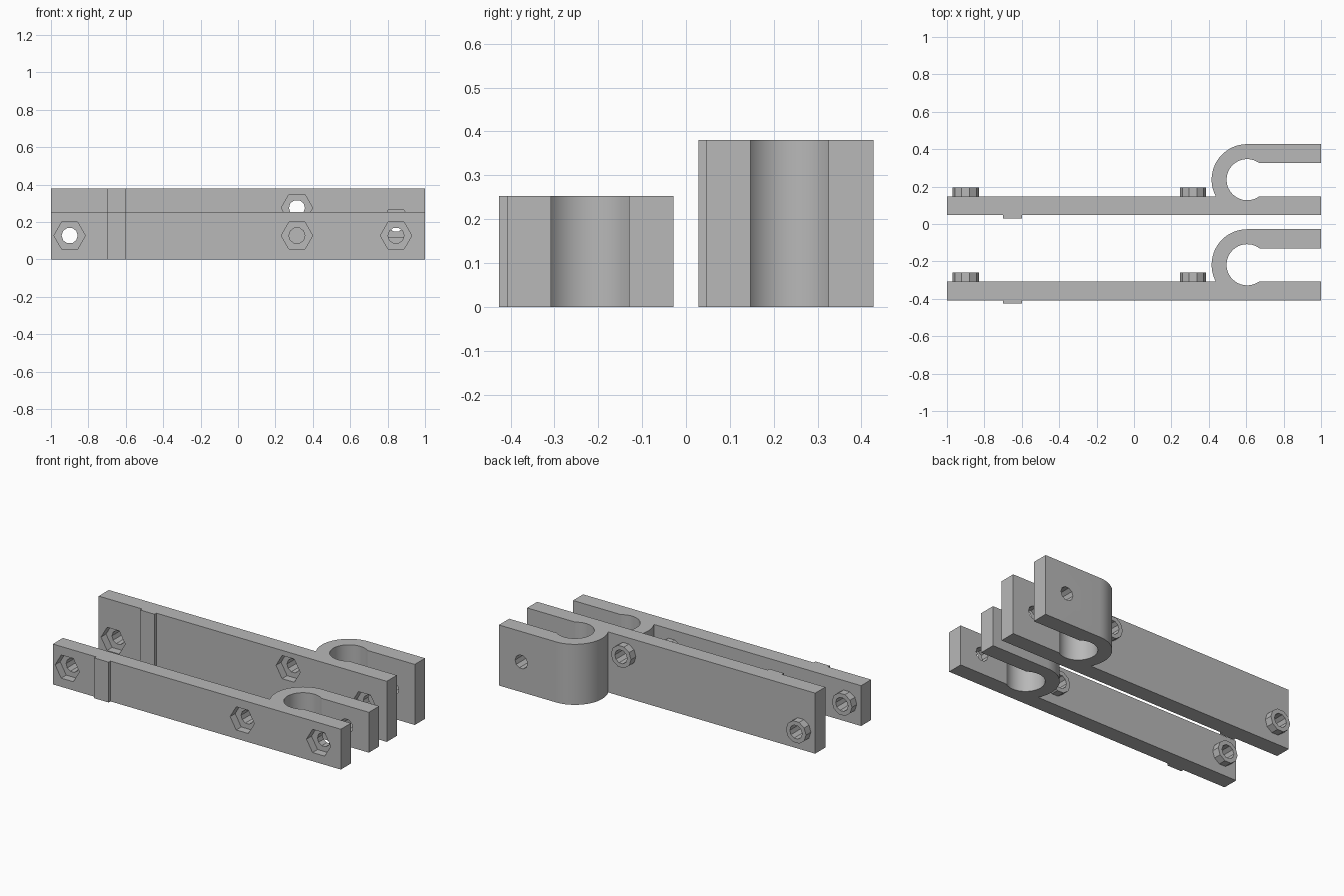
import bpy, bmesh, math
from mathutils import Matrix

if "Cube" in bpy.data.objects:
    bpy.data.objects.remove(bpy.data.objects["Cube"])

grey = bpy.data.materials.new("light_grey")
grey.diffuse_color = (0.48, 0.48, 0.48, 1)
grey.use_nodes = True
grey.node_tree.nodes["Principled BSDF"].inputs["Base Color"].default_value = grey.diffuse_color

HOOK_X, R_IN, R_OUT = 0.605, 0.11, 0.19
POCKET_R, HOLE_R, BOSS_R = 0.084, 0.043, 0.07


def make_object(name, bm):
    bmesh.ops.recalc_face_normals(bm, faces=bm.faces)
    mesh = bpy.data.meshes.new(name)
    bm.to_mesh(mesh)
    bm.free()
    mesh.materials.append(grey)
    obj = bpy.data.objects.new(name, mesh)
    bpy.context.collection.objects.link(obj)
    return obj


def extruded_profile(name, pts, height):
    bm = bmesh.new()
    face = bm.faces.new([bm.verts.new((x, y, 0)) for x, y in pts])
    top = bmesh.ops.extrude_face_region(bm, geom=[face])["geom"]
    bmesh.ops.translate(bm, vec=(0, 0, height),
                        verts=[v for v in top if isinstance(v, bmesh.types.BMVert)])
    return make_object(name, bm)


def prism_y(name, x, z, y0, y1, radius, sides):
    """Prism along y with one corner pointing to +x."""
    bm = bmesh.new()
    bmesh.ops.create_cone(bm, cap_ends=True, segments=sides, radius1=radius,
                          radius2=radius, depth=y1 - y0)
    bmesh.ops.rotate(bm, verts=bm.verts, matrix=Matrix.Rotation(math.pi / 2, 3, 'Z'))
    bmesh.ops.rotate(bm, verts=bm.verts, matrix=Matrix.Rotation(math.pi / 2, 3, 'X'))
    # put a corner exactly on the x axis
    corner = max(bm.verts, key=lambda v: v.co.x).co
    bmesh.ops.rotate(bm, verts=bm.verts,
                     matrix=Matrix.Rotation(math.atan2(corner.z, corner.x), 3, 'Y'))
    bmesh.ops.translate(bm, verts=bm.verts, vec=(x, (y0 + y1) / 2, z))
    return make_object(name, bm)


def cut(obj, cutter):
    cutter.hide_render = True
    mod = obj.modifiers.new("cut", 'BOOLEAN')
    mod.operation, mod.solver, mod.object = 'DIFFERENCE', 'EXACT', cutter
    bpy.context.view_layer.objects.active = obj
    bpy.ops.object.modifier_apply(modifier=mod.name)
    bpy.data.objects.remove(cutter)


def arc(cy, r, a0, a1, n):
    return [(HOOK_X + r * math.cos(a0 + (a1 - a0) * i / n),
             cy + r * math.sin(a0 + (a1 - a0) * i / n)) for i in range(n + 1)]


def strap(label, y0, height, holes):
    y1, cy = y0 + 0.1, y0 + 0.19            # bar back face, hook centre
    tab0, tab1 = y0 + 0.278, y0 + 0.38      # folded-back tab
    low, up = math.asin((y1 - cy) / R_IN), math.asin((tab0 - cy) / R_IN)
    end = math.pi + math.asin((cy - y1) / R_OUT)

    # bar, raised pad and hook in one outline
    pts = [(-1, y0), (-0.7, y0), (-0.7, y0 - 0.018), (-0.6, y0 - 0.018),
           (-0.6, y0), (1, y0), (1, y1)]
    pts += arc(cy, R_IN, low, up - 2 * math.pi, 32)
    pts += [(1, tab0), (1, tab1)]
    pts += arc(cy, R_OUT, math.pi / 2, end, 20)
    pts += [(-1, y1)]
    body = extruded_profile(label + "_hooked_bar", pts, height)

    for i, (x, z, has_boss) in enumerate(holes):
        # hexagonal pocket in front, round hole right through
        cut(body, prism_y("pocket_cutter", x, z, y0 - 0.05, y0 + 0.05, POCKET_R, 6))
        cut(body, prism_y("hole_cutter", x, z, y0 - 0.1, tab1 + 0.05 if x > 0.5 else y1 + 0.05,
                          HOLE_R, 10))
        if has_boss:
            boss = prism_y(f"{label}_boss_{i + 1}", x, z, y1, y1 + 0.048, BOSS_R, 10)
            cut(boss, prism_y("hole_cutter", x, z, y0, y1 + 0.1, HOLE_R, 10))

    bpy.ops.object.select_all(action='DESELECT')
    body.select_set(True)
    bpy.context.view_layer.objects.active = body
    bpy.ops.object.shade_smooth_by_angle(angle=math.radians(30))


strap("front", -0.408, 0.253, [(-0.9, 0.127, True), (0.315, 0.127, True), (0.845, 0.127, False)])
strap("rear", 0.047, 0.38, [(-0.9, 0.127, True), (0.315, 0.275, True), (0.845, 0.19, False)])
